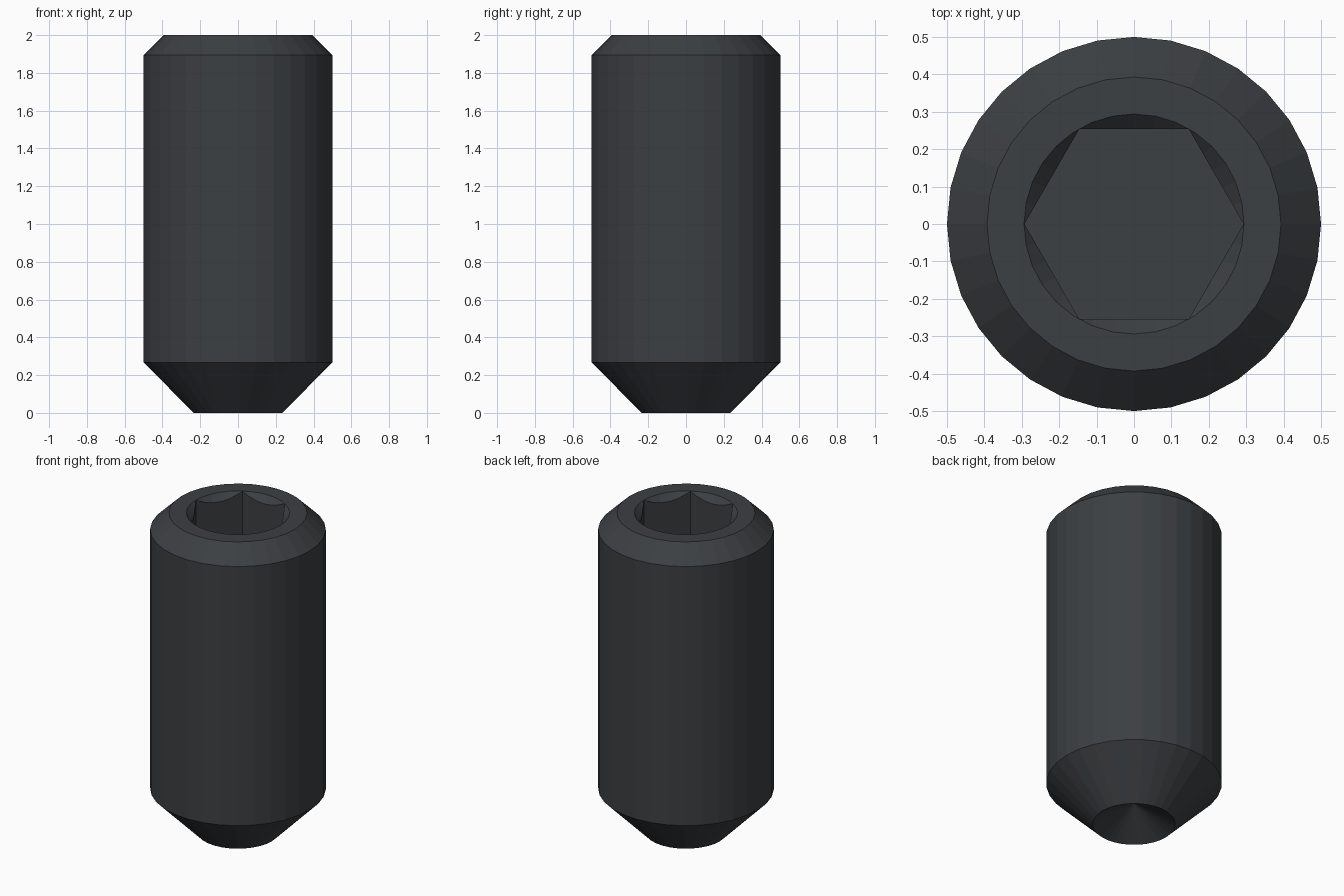
import bpy, bmesh, math

if "Cube" in bpy.data.objects:
    bpy.data.objects.remove(bpy.data.objects["Cube"])

SIDES = 32


def lathe(name, profile, sides=SIDES):
    """Revolve (radius, z) points around z; the profile starts and ends on the axis."""
    bm = bmesh.new()
    rings = []
    for r, z in profile:
        if r == 0:
            rings.append([bm.verts.new((0, 0, z))] * sides)
        else:
            rings.append([bm.verts.new((r * math.cos(2 * math.pi * i / sides),
                                        r * math.sin(2 * math.pi * i / sides), z))
                          for i in range(sides)])
    for a, b in zip(rings, rings[1:]):
        for i in range(sides):
            j = (i + 1) % sides
            bm.faces.new(list(dict.fromkeys((a[i], a[j], b[j], b[i]))))
    bmesh.ops.recalc_face_normals(bm, faces=bm.faces)
    mesh = bpy.data.meshes.new(name)
    bm.to_mesh(mesh)
    bm.free()
    obj = bpy.data.objects.new(name, mesh)
    bpy.context.collection.objects.link(obj)
    return obj


def cut(target, cutter):
    mod = target.modifiers.new(cutter.name, 'BOOLEAN')
    mod.operation = 'DIFFERENCE'
    mod.solver = 'EXACT'
    mod.object = cutter
    cutter.hide_render = True
    cutter.hide_set(True)


# screw body: hollow cup point, tapered tip, shank, chamfered head
body = lathe("set_screw_body", [(0, 0.136), (0.235, 0), (0.5, 0.268),
                                (0.5, 1.895), (0.393, 2), (0, 2)])

# hex socket and its conical lead-in
hex_cutter = lathe("hex_socket_cutter", [(0, 1.4), (0.293, 1.4), (0.293, 2.2), (0, 2.2)], 6)
lead_in = lathe("lead_in_cutter", [(0, 1.706), (0.394, 2.1), (0, 2.1)])
cut(body, hex_cutter)
cut(body, lead_in)

# dark steel
steel = bpy.data.materials.new("dark_steel")
steel.diffuse_color = (0.045, 0.05, 0.055, 1)
steel.use_nodes = True
steel.node_tree.nodes["Principled BSDF"].inputs["Base Color"].default_value = steel.diffuse_color
for obj in (body, hex_cutter, lead_in):
    obj.data.materials.append(steel)
